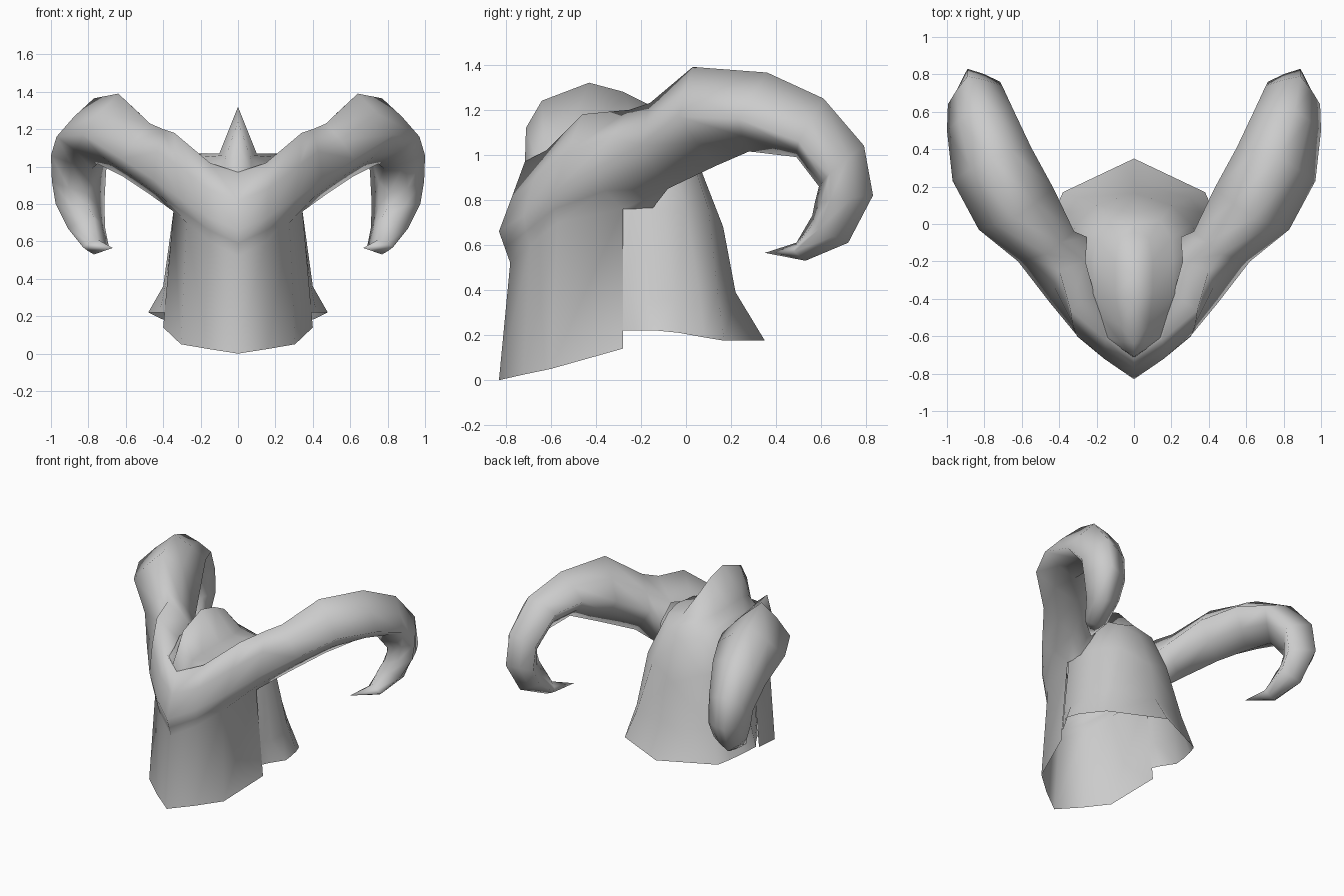
import bpy, bmesh, math
from mathutils import Vector

if "Cube" in bpy.data.objects:
    bpy.data.objects.remove(bpy.data.objects["Cube"])

grey = bpy.data.materials.new("plain grey")
grey.use_nodes = True
grey.diffuse_color = (0.6, 0.6, 0.6, 1)
grey.node_tree.nodes["Principled BSDF"].inputs["Base Color"].default_value = (0.6, 0.6, 0.6, 1)


def skin(bm, rows, closed=False, tip=None, flip=False):
    """Join neighbouring rows of points with quads, optionally ending in a tip."""
    grid = [[bm.verts.new(p) for p in row] for row in rows]
    n = len(grid[0])
    for a, b in zip(grid, grid[1:]):
        for i in range(n if closed else n - 1):
            j = (i + 1) % n
            quad = (a[i], a[j], b[j], b[i])
            bm.faces.new(quad[::-1] if flip else quad)
    if tip:
        end = bm.verts.new(tip)
        for i in range(n):
            tri = (grid[-1][i], grid[-1][(i + 1) % n], end)
            bm.faces.new(tri[::-1] if flip else tri)


def finish(name, bm):
    """Weld the +x half, smooth it and mirror it across x = 0."""
    bmesh.ops.remove_doubles(bm, verts=bm.verts, dist=0.001)
    mesh = bpy.data.meshes.new(name)
    bm.to_mesh(mesh)
    bm.free()
    mesh.materials.append(grey)
    obj = bpy.data.objects.new(name, mesh)
    bpy.context.collection.objects.link(obj)
    mirror = obj.modifiers.new("Mirror", "MIRROR")
    mirror.use_clip = True
    mirror.merge_threshold = 0.002
    mesh.shade_smooth()


# Horn root ring: outer, outer top, top, inner top, inner, inner bottom, bottom, outer bottom
root = [(.45, -.42, .93), (.43, -.33, 1.08), (.40, -.25, 1.20), (.26, -.20, 1.06),
        (.25, -.07, .97), (.335, -.15, .76), (.345, -.28, .76), (.41, -.36, .84)]

# Horn stations: centre, upward half axis, outward half axis
stations = [
    ((.47, -.12, 1.04), (0, -.04, .19), (.15, -.08, 0)),
    ((.63, .08, 1.17), (.01, -.05, .22), (.20, -.11, 0)),
    ((.76, .32, 1.19), (.01, .04, .175), (.21, -.09, -.03)),
    ((.82, .55, 1.12), (.04, .06, .13), (.18, -.05, -.06)),
    ((.85, .69, .95), (.04, .10, .09), (.145, -.05, -.03)),
    ((.845, .70, .80), (.045, .13, .02), (.13, -.06, 0)),
    ((.81, .64, .67), (.04, .08, -.06), (.10, -.05, 0)),
    ((.76, .51, .57), (.01, .02, -.04), (.07, -.03, 0)),
]
rings = [root]
for centre, up, out in stations:
    c, u, s = Vector(centre), Vector(up), Vector(out)
    ring = []
    for k in range(8):
        r = 0.75 if k % 2 else 1.0  # diamond-like section
        a = k * math.pi / 4
        ring.append(c + r * (s * math.cos(a) + u * math.sin(a)))
    rings.append(ring)

# Face plate rising into a V-shaped brow that flows into the horn roots
plate = [
    [(0, -.83, 0), (.16, -.72, .025), (.305, -.60, .05), (.40, -.28, .14)],
    [(0, -.78, .52), (.15, -.69, .60), (.275, -.57, .70), root[6]],
    [(0, -.805, .59), (.155, -.71, .66), (.295, -.585, .76), root[7]],
    [(0, -.83, .66), (.16, -.72, .73), (.31, -.59, .83), root[0]],
    [(0, -.77, .82), (.16, -.68, .88), (.33, -.53, 1.01), root[1]],
    [(0, -.715, .97), (.15, -.62, 1.02), (.34, -.46, 1.18), root[2]],
    [(0, -.68, .94), (.13, -.58, .97), (.21, -.38, 1.02), root[3]],
]
bm = bmesh.new()
skin(bm, plate)
skin(bm, rings, closed=True, tip=(.67, .35, .565), flip=True)
finish("horned_face_plate", bm)

# Crested cap with neck guard: ridge, valley, shoulder, side, lower side, hem
cap = [
    [(0, -.715, .96), (.07, -.665, .98), (.14, -.61, 1.0), (.335, -.28, .76), (.375, -.28, .38), (.39, -.28, .22)],
    [(0, -.71, 1.12), (.07, -.63, 1.04), (.17, -.50, 1.02), (.34, -.24, .76), (.385, -.25, .38), (.42, -.22, .22)],
    [(0, -.64, 1.24), (.08, -.54, 1.06), (.21, -.38, 1.05), (.345, -.18, .76), (.40, -.18, .36), (.48, -.13, .22)],
    [(0, -.43, 1.32), (.10, -.36, 1.07), (.21, -.20, 1.07), (.34, -.10, .76), (.40, -.05, .36), (.46, -.03, .21)],
    [(0, -.28, 1.28), (.10, -.20, 1.07), (.20, -.08, 1.05), (.31, 0, .76), (.36, .06, .38), (.42, .08, .19)],
    [(0, -.16, 1.22), (.08, -.08, 1.07), (.14, .02, 1.0), (.20, .10, .76), (.30, .14, .39), (.38, .17, .175)],
    [(0, -.04, 1.09), (0, 0, 1.05), (0, .06, .95), (0, .165, .68), (0, .22, .39), (0, .35, .175)],
]
bm = bmesh.new()
skin(bm, cap, flip=True)
finish("crested_cap", bm)
